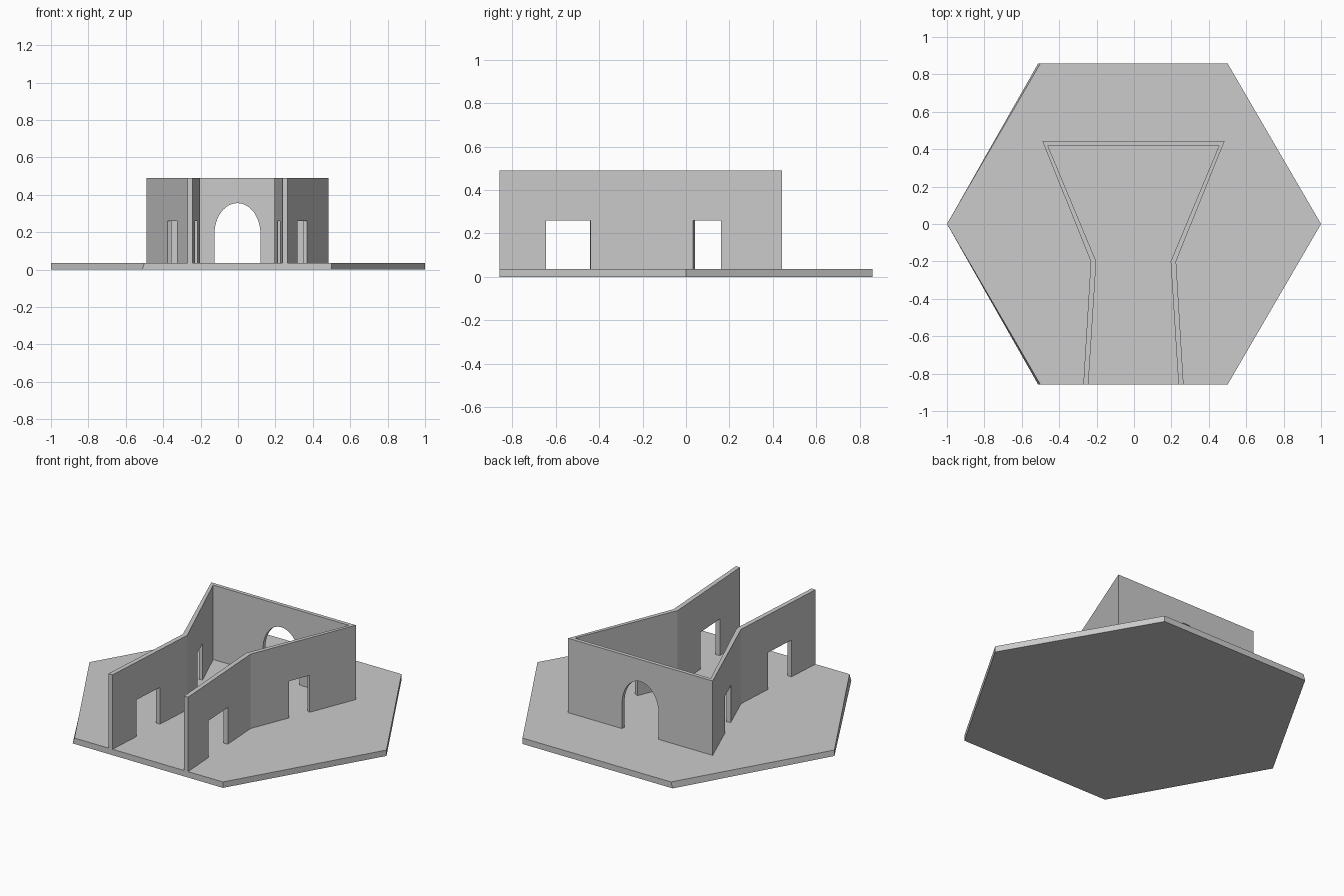
import bpy, bmesh
from math import sin, cos, pi
from mathutils import Matrix, Vector

if "Cube" in bpy.data.objects:
    bpy.data.objects.remove(bpy.data.objects["Cube"])

FLOOR, TOP, EDGE = 0.036, 0.489, 0.859
SHIFT = -0.003      # walls sit slightly off centre

grey = bpy.data.materials.new("plain grey")
grey.use_nodes = True
colour = (0.6, 0.6, 0.6, 1)
grey.diffuse_color = colour
grey.node_tree.nodes["Principled BSDF"].inputs["Base Color"].default_value = colour


def add_prism(bm, lower, upper):
    """Close two matching rings of points into a solid."""
    a = [bm.verts.new(p) for p in lower]
    b = [bm.verts.new(p) for p in upper]
    bm.faces.new(a[::-1])
    bm.faces.new(b)
    for i in range(len(a)):
        j = (i + 1) % len(a)
        bm.faces.new((a[i], a[j], b[j], b[i]))


def finish(bm, name):
    bmesh.ops.recalc_face_normals(bm, faces=bm.faces)
    mesh = bpy.data.meshes.new(name)
    bm.to_mesh(mesh)
    bm.free()
    obj = bpy.data.objects.new(name, mesh)
    bpy.context.collection.objects.link(obj)
    mesh.materials.append(grey)
    return obj


# Hexagonal floor slab, its two left-hand corners flared a little at the base
bm = bmesh.new()
hexagon = [(1, 0), (0.5, EDGE), (-0.5, EDGE), (-1, 0), (-0.5, -EDGE), (0.5, -EDGE)]
base = [(x - 0.012 if x == -0.5 else x, y, 0) for x, y in hexagon]
add_prism(bm, base, [(x, y, FLOOR) for x, y in hexagon])
finish(bm, "floor")

# Wall ring, open at the front: outer line out, inner line back
outer = [(0.268, -EDGE), (0.228, -0.2), (0.487, 0.443)]
inner = [(0.241, -EDGE), (0.199, -0.2), (0.458, 0.42)]


def mirrored(path):
    return path + [(-x, y) for x, y in reversed(path)]


ring = [(x + SHIFT, y) for x, y in mirrored(outer) + mirrored(inner)[::-1]]
bm = bmesh.new()
add_prism(bm, [(x, y, FLOOR - 0.004) for x, y in ring], [(x, y, TOP) for x, y in ring])
walls = finish(bm, "walls")

# Openings: two doorways per side, cut square to their wall, and the back arch
bm = bmesh.new()
DOOR_TOP = 0.26
for start, end, y0, y1 in ((outer[0], outer[1], -0.645, -0.44),
                           (outer[1], outer[2], 0.033, 0.16)):
    a, b = Vector(start), Vector(end)
    along = (b - a).normalized()
    across = Vector((along.y, -along.x)) * 0.06
    p, q = (a + along * ((y - a.y) / along.y) for y in (y0, y1))
    for side in (1, -1):
        corners = [(side * v.x + SHIFT, v.y)
                   for v in (p - across, p + across, q + across, q - across)]
        add_prism(bm, [(x, y, -0.1) for x, y in corners],
                  [(x, y, DOOR_TOP) for x, y in corners])

HALF, SPRING, RISE, STEPS = 0.123, 0.19, 0.165, 32
arch = [(-HALF, -0.1), (HALF, -0.1)]
arch += [(HALF * cos(pi * i / STEPS), SPRING + RISE * sin(pi * i / STEPS))
         for i in range(STEPS + 1)]
add_prism(bm, [(x + SHIFT, 0.35, z) for x, z in arch],
          [(x + SHIFT, 0.5, z) for x, z in arch])
cutter = finish(bm, "opening_cutter")
cutter.hide_render = True

cut = walls.modifiers.new("openings", 'BOOLEAN')
cut.operation = 'DIFFERENCE'
cut.solver = 'EXACT'
cut.object = cutter
bpy.ops.object.select_all(action='DESELECT')
bpy.context.view_layer.objects.active = walls
walls.select_set(True)
bpy.ops.object.modifier_apply(modifier=cut.name)
bpy.data.objects.remove(cutter)
bpy.ops.object.shade_smooth_by_angle(angle=pi / 12)
